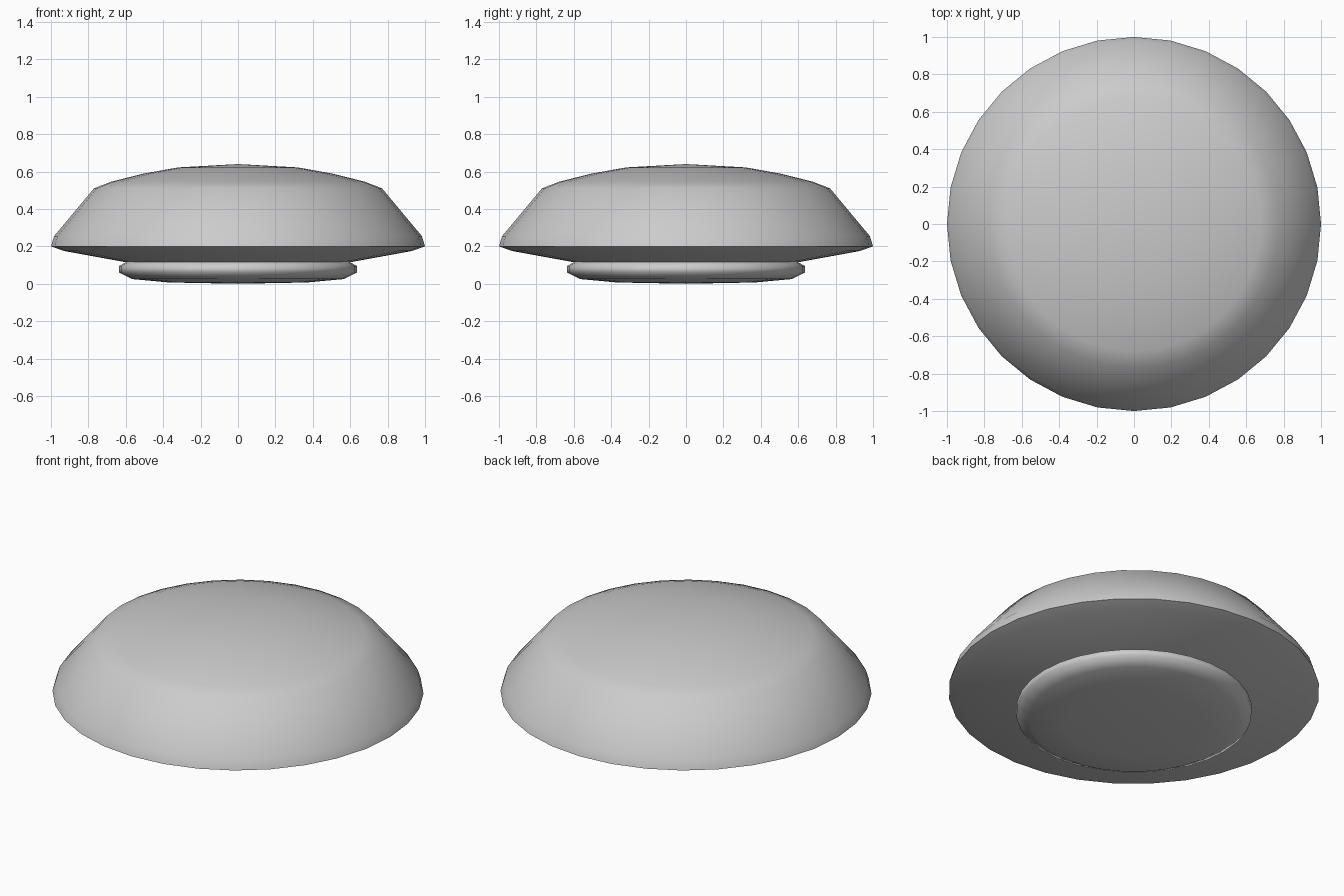
import bpy, bmesh
from math import radians, tau
from mathutils import Vector

if "Cube" in bpy.data.objects:
    bpy.data.objects.remove(bpy.data.objects["Cube"])

# Outline of the domed cap with its stepped foot: (radius, height), bottom to top
PROFILE = [(0, 0), (0.37, 0.007), (0.565, 0.025), (0.635, 0.06), (0.635, 0.095),
           (0.60, 0.115), (0.93, 0.175), (1.0, 0.20), (0.983, 0.255),
           (0.77, 0.51), (0.68, 0.545), (0.51, 0.588), (0.32, 0.622), (0, 0.64)]
SIDES = 32


def lathe(name, profile, sides):
    bm = bmesh.new()
    verts = [bm.verts.new((r, 0, z)) for r, z in profile]
    edges = [bm.edges.new(pair) for pair in zip(verts, verts[1:])]
    bmesh.ops.spin(bm, geom=verts + edges, cent=(0, 0, 0), axis=(0, 0, 1),
                   angle=tau, steps=sides, use_merge=False)
    bmesh.ops.remove_doubles(bm, verts=bm.verts, dist=0.0005)
    bmesh.ops.recalc_face_normals(bm, faces=bm.faces)
    mesh = bpy.data.meshes.new(name)
    bm.to_mesh(mesh)
    bm.free()
    obj = bpy.data.objects.new(name, mesh)
    bpy.context.collection.objects.link(obj)
    return obj


# Round domed cap, smooth apart from the tight neck and foot edges
cap = lathe("domed_cap", PROFILE, SIDES)
bpy.context.view_layer.objects.active = cap
cap.select_set(True)
bpy.ops.object.shade_smooth_by_angle(angle=radians(75))
